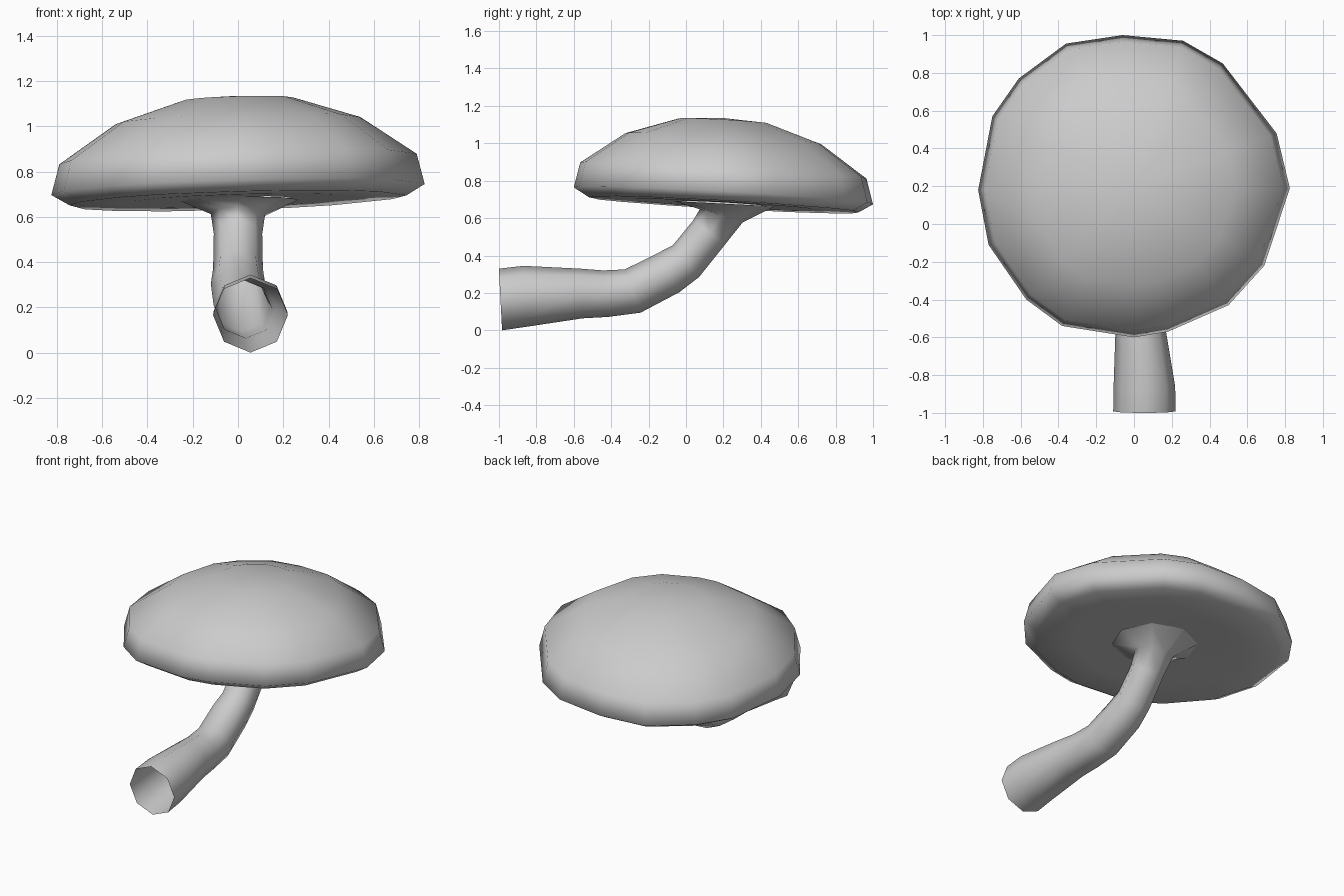
import bpy
import bmesh
from math import cos, sin, radians, tau

if "Cube" in bpy.data.objects:
    bpy.data.objects.remove(bpy.data.objects["Cube"])


def loft(name, rings, cap_point=None):
    """Skin a list of equal-length rings, optionally closing the last on a point."""
    bm = bmesh.new()
    rows = [[bm.verts.new(p) for p in ring] for ring in rings]
    n = len(rows[0])
    for a, b in zip(rows, rows[1:]):
        for i in range(n):
            j = (i + 1) % n
            bm.faces.new((a[i], a[j], b[j], b[i]))
    if cap_point:
        tip = bm.verts.new(cap_point)
        for i in range(n):
            bm.faces.new((rows[-1][i], rows[-1][(i + 1) % n], tip))
    bmesh.ops.recalc_face_normals(bm, faces=bm.faces)
    mesh = bpy.data.meshes.new(name)
    bm.to_mesh(mesh)
    bm.free()
    for poly in mesh.polygons:
        poly.use_smooth = True
    obj = bpy.data.objects.new(name, mesh)
    bpy.context.collection.objects.link(obj)
    return obj


# Cap: slightly uneven rim outline, scaled along a profile and tilted back
CY = 0.2
outline = [(0.825, 0.19), (0.755, 0.48), (0.47, 0.85), (0.26, 0.97),
           (-0.06, 1.0), (-0.36, 0.955), (-0.61, 0.77), (-0.75, 0.57),
           (-0.825, 0.18), (-0.77, -0.11), (-0.57, -0.4), (-0.38, -0.54),
           (0.0, -0.6), (0.18, -0.57), (0.5, -0.43), (0.69, -0.22)]
profile = [(0.23, 0.677), (0.5, 0.672), (0.73, 0.672), (0.81, 0.72),
           (0.775, 0.855), (0.53, 1.025), (0.24, 1.12)]


def cap_ring(r, h):
    s = r / 0.81
    return [(x * s, CY + (y - CY) * s, h + 0.03 * x * s - 0.056 * (y - CY) * s)
            for x, y in outline]


loft("mushroom_cap", [cap_ring(r, h) for r, h in profile], (0, CY, 1.135))

# Stem: open octagonal tube flaring into the cap; x, y, z, radius, upward angle
path = [(0.055, -0.992, 0.165, 0.165, 3),
        (0.055, -0.86, 0.182, 0.163, 3),
        (0.035, -0.56, 0.197, 0.133, 3),
        (0.025, -0.43, 0.196, 0.125, 6),
        (0.015, -0.285, 0.21, 0.123, 20),
        (0.0, -0.1, 0.305, 0.12, 32),
        (0.0, 0.0, 0.37, 0.11, 40),
        (0.0, 0.125, 0.525, 0.107, 55),
        (0.0, 0.188, 0.612, 0.12, 73),
        (0.0, 0.205, 0.677, 0.27, 87)]


def stem_ring(x, y, z, r, tilt):
    t = radians(tilt)
    return [(x + r * cos(a), y - r * sin(a) * sin(t), z + r * sin(a) * cos(t))
            for a in (tau * i / 8 for i in range(8))]


loft("mushroom_stem", [stem_ring(*p) for p in path])
